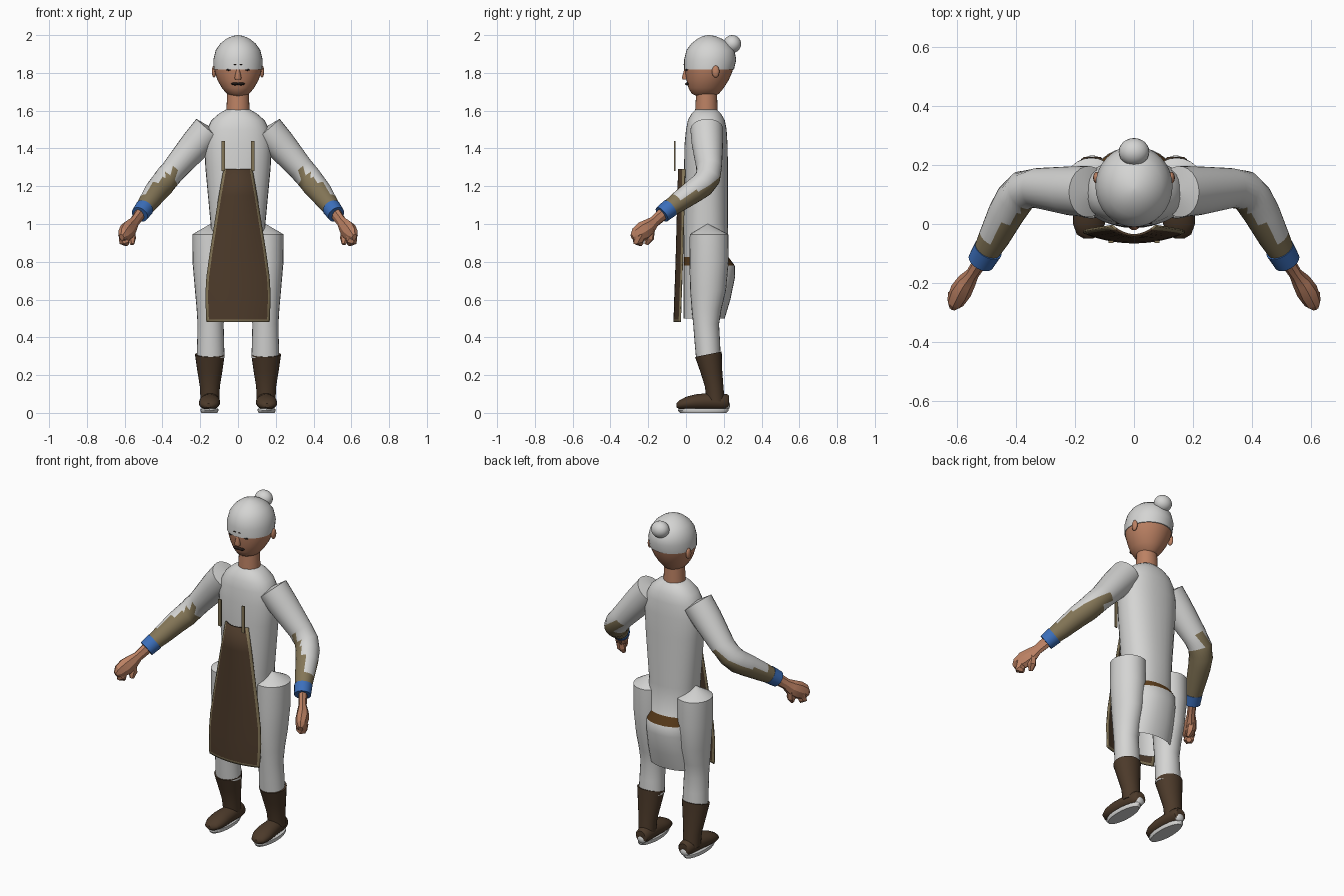
import bpy, bmesh, math
from mathutils import Vector, Matrix

cube = bpy.data.objects.get("Cube")
if cube:
    bpy.data.objects.remove(cube, do_unlink=True)


def material(name, r, g, b):
    m = bpy.data.materials.new(name)
    m.use_nodes = True
    m.diffuse_color = (r, g, b, 1)
    m.node_tree.nodes["Principled BSDF"].inputs["Base Color"].default_value = (r, g, b, 1)
    return m


WHITE = material("pale cloth", 0.66, 0.66, 0.65)
SKIN = material("skin", 0.5, 0.22, 0.125)
OLIVE = material("olive sleeve", 0.23, 0.18, 0.095)
LEATHER = material("dark leather", 0.072, 0.042, 0.023)
BELT = material("belt brown", 0.115, 0.05, 0.012)
BLUE = material("blue cuff", 0.045, 0.16, 0.5)
DARK = material("dark features", 0.02, 0.012, 0.01)


def finish(name, bm, mats, rule=None, angle=40):
    bmesh.ops.recalc_face_normals(bm, faces=bm.faces)
    if rule:
        for f in bm.faces:
            f.material_index = rule(f.calc_center_median())
    mesh = bpy.data.meshes.new(name)
    bm.to_mesh(mesh)
    bm.free()
    for m in mats:
        mesh.materials.append(m)
    mesh.shade_smooth()
    mesh.set_sharp_from_angle(angle=math.radians(angle))
    obj = bpy.data.objects.new(name, mesh)
    bpy.context.collection.objects.link(obj)
    return obj


def skin_rings(name, rings, mats, rule=None, segs=24, caps=(True, True), power=1.0, angle=40):
    """Each ring is (centre, u half-axis, v half-axis)."""
    def bend(t):
        return math.copysign(abs(t) ** power, t)
    bm = bmesh.new()
    loops = []
    for c, u, v in rings:
        turns = [2 * math.pi * i / segs for i in range(segs)]
        loops.append([bm.verts.new(c + u * bend(math.cos(a)) + v * bend(math.sin(a))) for a in turns])
    for a, b in zip(loops, loops[1:]):
        for i in range(segs):
            j = (i + 1) % segs
            bm.faces.new((a[i], a[j], b[j], b[i]))
    for loop, wanted in zip((loops[0], loops[-1]), caps):
        if wanted:
            bm.faces.new(loop)
    return finish(name, bm, mats, rule, angle)


def stack(name, rows, mats, cx=0.0, **kw):
    """Horizontal rings from rows of (z, half width, front y, back y)."""
    rings = [(Vector((cx, (f + b) / 2, z)), Vector((w, 0, 0)), Vector((0, (b - f) / 2, 0)))
             for z, w, f, b in rows]
    return skin_rings(name, rings, mats, **kw)


def tube(name, path, side, mats, flat=1.0, **kw):
    """Round tube along points of (x, y, z, radius)."""
    pts = [Vector((side * x, y, z)) for x, y, z, r in path]
    rings = []
    for i, p in enumerate(pts):
        t = (pts[min(i + 1, len(pts) - 1)] - pts[max(i - 1, 0)]).normalized()
        u = t.cross(Vector((0, 0, 1))).normalized()
        rings.append((p, u * path[i][3] * flat, u.cross(t) * path[i][3]))
    return skin_rings(name, rings, mats, **kw)


def blob(name, centre, size, mat, segs=16):
    bm = bmesh.new()
    place = Matrix.Translation(centre) @ Matrix.Diagonal((*size, 1))
    bmesh.ops.create_uvsphere(bm, u_segments=segs, v_segments=segs // 2, radius=1, matrix=place)
    return finish(name, bm, [mat])


# Tunic with belt and open skirt
stack("tunic", [
    (1.605, .065, .05, .165), (1.585, .1, .03, .185), (1.55, .14, .01, .205),
    (1.5, .165, 0, .215), (1.42, .178, -.008, .22), (1.3, .173, -.01, .222),
    (1.0, .145, -.012, .222), (.825, .14, -.012, .225), (.78, .142, -.013, .258),
    (.72, .144, -.013, .26), (.6, .145, -.013, .235), (.5, .145, -.013, .205)],
    [WHITE, BELT], rule=lambda c: int(.78 < c.z < .825), segs=32, caps=(True, False), power=.88)

# Neck, head and hair
stack("neck", [(1.59, .062, .048, .168), (1.72, .056, .055, .163)], [SKIN])
stack("head", [
    (1.675, .03, .06, .15), (1.69, .06, .03, .175), (1.72, .085, .013, .2),
    (1.76, .108, .003, .225), (1.8, .122, -.004, .243), (1.822, .126, -.006, .25)], [SKIN], segs=32)
stack("hair", [
    (1.818, .129, -.01, .254), (1.87, .131, -.01, .266), (1.92, .118, .002, .256),
    (1.955, .094, .028, .228), (1.98, .063, .06, .192), (1.995, .03, .09, .155),
    (2.0, .003, .115, .125)], [WHITE], segs=32)
blob("hair_bun", (0, .245, 1.953), (.052, .047, .047), WHITE, 24)

# Face
skin_rings("nose", [(Vector((0, y, z)), Vector((w, 0, 0)), Vector((0, d, 0)))
                    for z, y, w, d in ((1.765, -.004, .016, .014), (1.775, -.005, .018, .017),
                                       (1.82, 0, .008, .01))], [SKIN], segs=10)
for s, label in ((1, "left"), (-1, "right")):
    blob(label + "_ear", (s * .127, .157, 1.807), (.012, .02, .032), SKIN)
    blob(label + "_eye", (s * .05, .004, 1.816), (.014, .005, .005), DARK, 10)
    blob(label + "_brow", (s * .016, -.01, 1.845), (.009, .003, .003), DARK, 10)
    lip = blob(label + "_lip", (s * .016, .007, 1.742), (.021, .012, .008), DARK, 12)

# Arms, cuffs and hands
for s, label in ((1, "left"), (-1, "right")):
    tube(label + "_arm", [
        (.145, .11, 1.512, .002), (.155, .11, 1.5, .087), (.22, .113, 1.425, .083),
        (.33, .122, 1.297, .068), (.375, .115, 1.245, .067), (.405, .085, 1.205, .066),
        (.435, .035, 1.17, .062), (.475, -.045, 1.113, .053), (.505, -.1, 1.073, .044)],
        s, [WHITE, OLIVE], rule=lambda c: int(abs(c.x) > .325 and c.z < 1.33 and c.z + .8 * abs(c.x) < 1.56))
    tube(label + "_cuff", [(.495, -.085, 1.085, .05), (.52, -.128, 1.05, .046)], s, [BLUE])
    tube(label + "_hand", [
        (.51, -.11, 1.064, .036), (.548, -.168, 1.012, .031), (.568, -.195, .985, .045),
        (.588, -.228, .962, .052), (.607, -.265, .94, .042), (.616, -.285, .93, .018)],
        s, [SKIN], flat=.72, segs=8, angle=25)
    tube(label + "_thumb", [
        (.568, -.185, .975, .022), (.565, -.195, .925, .026), (.56, -.21, .892, .011)],
        s, [SKIN], segs=6, angle=25)
    tube(label + "_fingers", [
        (.602, -.25, .945, .035), (.6, -.25, .905, .03), (.588, -.235, .895, .015)],
        s, [SKIN], segs=6, angle=25)

    # Legs, boots and soles
    stack(label + "_leg", [
        (1.0, .002, .113, .117), (.945, .097, .02, .225), (.8, .096, .018, .226),
        (.65, .083, .022, .212), (.55, .074, .03, .188), (.47, .069, .038, .175),
        (.38, .071, .045, .18), (.29, .074, .053, .184)], [WHITE], cx=s * .145)
    shaft = stack(label + "_boot_shaft", [
        (.31, .079, .048, .189), (.22, .066, .075, .192), (.14, .053, .1, .198),
        (.06, .049, .11, .205)], [LEATHER], cx=s * .149)
    for v in shaft.data.vertices:
        if v.co.z > .3:
            v.co.z += (v.co.y - .118) * .2
    foot = [(-.05, .015, .028, .05), (-.035, .04, .02, .066), (0, .054, .016, .085),
            (.05, .056, .015, .098), (.12, .049, .015, .105), (.19, .045, .015, .103),
            (.22, .038, .018, .098), (.228, .028, .03, .09)]
    skin_rings(label + "_foot", [(Vector((s * (.153 - .05 * y), y, (lo + hi) / 2)), Vector((w, 0, 0)),
                                  Vector((0, 0, (hi - lo) / 2))) for y, w, lo, hi in foot], [LEATHER])
    stack(label + "_sole", [(0, .042, -.03, .215), (.012, .048, -.042, .226), (.022, .046, -.04, .226)],
          [WHITE], cx=s * .151)
    blob(label + "_heel_patch", (s * .142, .215, .04), (.03, .018, .026), WHITE)

    # Apron strap
    bm = bmesh.new()
    bmesh.ops.create_cube(bm, size=1, matrix=Matrix.Translation((s * .078, -.06, 1.36))
                          @ Matrix.Diagonal((.018, .008, .16, 1)))
    finish(label + "_apron_strap", bm, [OLIVE])

# Curved apron with a trimmed edge
TRIM = .014
outline = [(1.29, .075, -.038), (1.15, .1, -.042), (1.0, .124, -.046), (.85, .148, -.05),
           (.72, .166, -.054), (.62, .172, -.058), (.48 + TRIM, .167, -.062), (.48, .166, -.062)]
bm = bmesh.new()
rows = []
for z, w, y in outline:
    inner = w - TRIM
    xs = [-w] + [inner * (i / 5 - 1) for i in range(11)] + [w]
    rows.append([bm.verts.new((x, y + .032 * (x / w) ** 2, z)) for x in xs])
for r, (a, b) in enumerate(zip(rows, rows[1:])):
    for i in range(len(a) - 1):
        f = bm.faces.new((a[i], b[i], b[i + 1], a[i + 1]))
        f.material_index = int(i in (0, len(a) - 2) or r == len(rows) - 2)
apron = finish("apron", bm, [LEATHER, OLIVE])
thick = apron.modifiers.new("thickness", "SOLIDIFY")
thick.thickness = .008
thick.offset = 0
